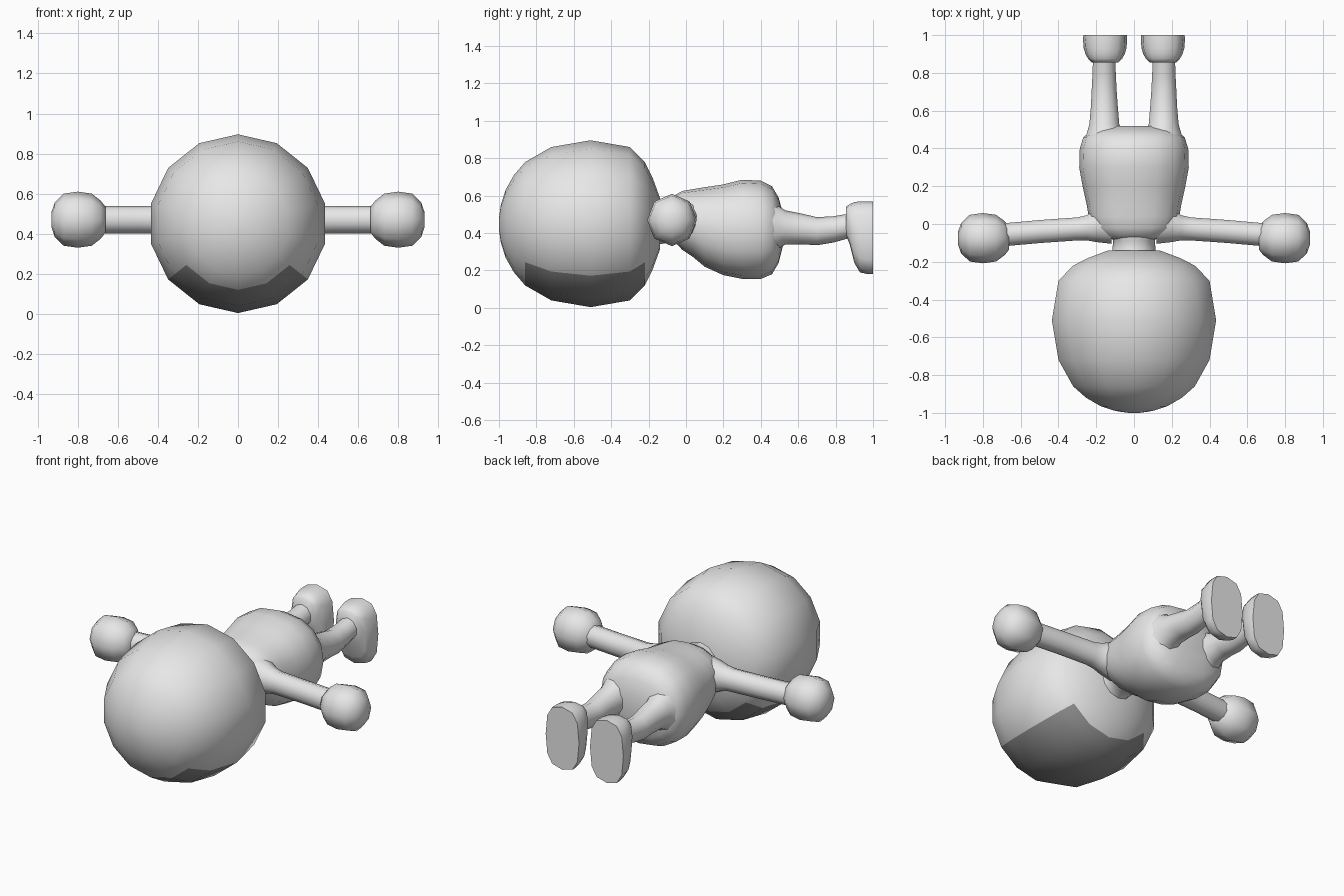
import bpy, bmesh, math

if "Cube" in bpy.data.objects:
    bpy.data.objects.remove(bpy.data.objects["Cube"])


def material(name, v):
    m = bpy.data.materials.new(name)
    m.diffuse_color = (v, v, v, 1)
    m.use_nodes = True
    m.node_tree.nodes["Principled BSDF"].inputs["Base Color"].default_value = m.diffuse_color
    return m


GREY = material("light grey", 0.8)
DARK = material("dark grey", 0.28)


def oval(n, power):
    """Unit rounded cross-section; a higher power gives a squarer shape."""
    for i in range(n):
        a = 2 * math.pi * i / n
        s, c = math.sin(a), math.cos(a)
        yield (math.copysign(abs(s) ** (2 / power), s),
               math.copysign(abs(c) ** (2 / power), c))


def loft(name, rings, axis="y", sides=12, power=2.0, mirror=1):
    """Skin rings (position, centre a, centre z, radius a, radius z) along an axis."""
    bm = bmesh.new()
    loops = []
    for p, ca, cz, ra, rz in rings:
        loop = []
        for s, c in oval(sides, power):
            a, z = ca + ra * s, cz + rz * c
            x, y = (a, p) if axis == "y" else (p, a)
            loop.append(bm.verts.new((x * mirror, y, z)))
        loops.append(loop)
    for lo, hi in zip(loops, loops[1:]):
        for i in range(sides):
            j = (i + 1) % sides
            bm.faces.new((lo[i], lo[j], hi[j], hi[i]))
    bm.faces.new(loops[0])
    bm.faces.new(loops[-1])
    bmesh.ops.recalc_face_normals(bm, faces=bm.faces)
    me = bpy.data.meshes.new(name)
    bm.to_mesh(me)
    bm.free()
    me.materials.append(GREY)
    ob = bpy.data.objects.new(name, me)
    bpy.context.collection.objects.link(ob)
    bpy.ops.object.select_all(action="DESELECT")
    ob.select_set(True)
    bpy.context.view_layer.objects.active = ob
    bpy.ops.object.shade_smooth_by_angle(angle=math.radians(60))
    return ob


# Head: 14-sided ball turned about its long axis
profile = [(-1.0, .03), (-.99, .10), (-.965, .18), (-.92, .26), (-.86, .33),
           (-.72, .41), (-.51, .446), (-.30, .41), (-.22, .33),
           (-.18, .25), (-.14, .14)]
head = loft("head", [(y, 0, .45, r, r) for y, r in profile], sides=14)

# Face panel: lowest four columns of faces between two of the head rings
head.data.materials.append(DARK)
for f in head.data.polygons:
    x, y, z = f.center
    if -.86 < y < -.22 and math.atan2(abs(x), .45 - z) < math.radians(51):
        f.material_index = 1

# Neck
loft("neck", [(-.19, 0, .46, .15, .15), (-.14, 0, .46, .115, .12),
              (-.09, 0, .47, .11, .12), (-.03, 0, .47, .14, .13)])

# Torso: (y, half width, bottom, top)
torso = [(-.085, .10, .40, .55), (-.065, .17, .36, .60), (-.02, .22, .31, .625),
         (.04, .24, .27, .635), (.10, .25, .22, .645), (.20, .272, .175, .66),
         (.30, .29, .155, .685), (.40, .287, .155, .68), (.46, .268, .18, .65),
         (.495, .22, .24, .59), (.52, .12, .34, .50)]
loft("torso", [(y, 0, (b + t) / 2, w, (t - b) / 2) for y, w, b, t in torso],
     sides=16, power=2.3)

for side, s in (("left", 1), ("right", -1)):
    # Arm, flaring into the shoulder
    loft(side + "_arm", [(.12, .0, .47, .11, .12), (.20, -.01, .47, .09, .10),
                         (.25, -.02, .47, .07, .08), (.30, -.026, .47, .064, .07),
                         (.50, -.04, .47, .064, .068), (.70, -.058, .47, .064, .068)],
         axis="x", sides=10, mirror=s)
    # Round hand
    hand = [(.662, .065), (.685, .095), (.73, .13), (.80, .14),
            (.87, .13), (.915, .085), (.932, .035)]
    loft(side + "_hand", [(x, -.075, .47, r * .95, r) for x, r in hand],
         axis="x", sides=8, mirror=s)
    # Leg, flaring into the hip
    loft(side + "_leg", [(.42, .15, .42, .125, .16), (.48, .155, .43, .10, .125),
                         (.53, .157, .43, .083, .092), (.62, .157, .422, .075, .082),
                         (.70, .158, .41, .07, .075), (.79, .158, .42, .065, .07),
                         (.88, .158, .44, .062, .065)], sides=10, mirror=s)
    # Foot: (y, half width, toe side, heel side), flat sole at the end
    foot = [(.855, .07, .39, .54), (.875, .09, .34, .555), (.90, .104, .24, .565),
            (.93, .113, .19, .57), (.975, .117, .18, .57), (1.0, .115, .18, .57)]
    loft(side + "_foot", [(y, .153, (b + t) / 2, w, (t - b) / 2)
                          for y, w, b, t in foot], sides=12, power=2.8, mirror=s)
